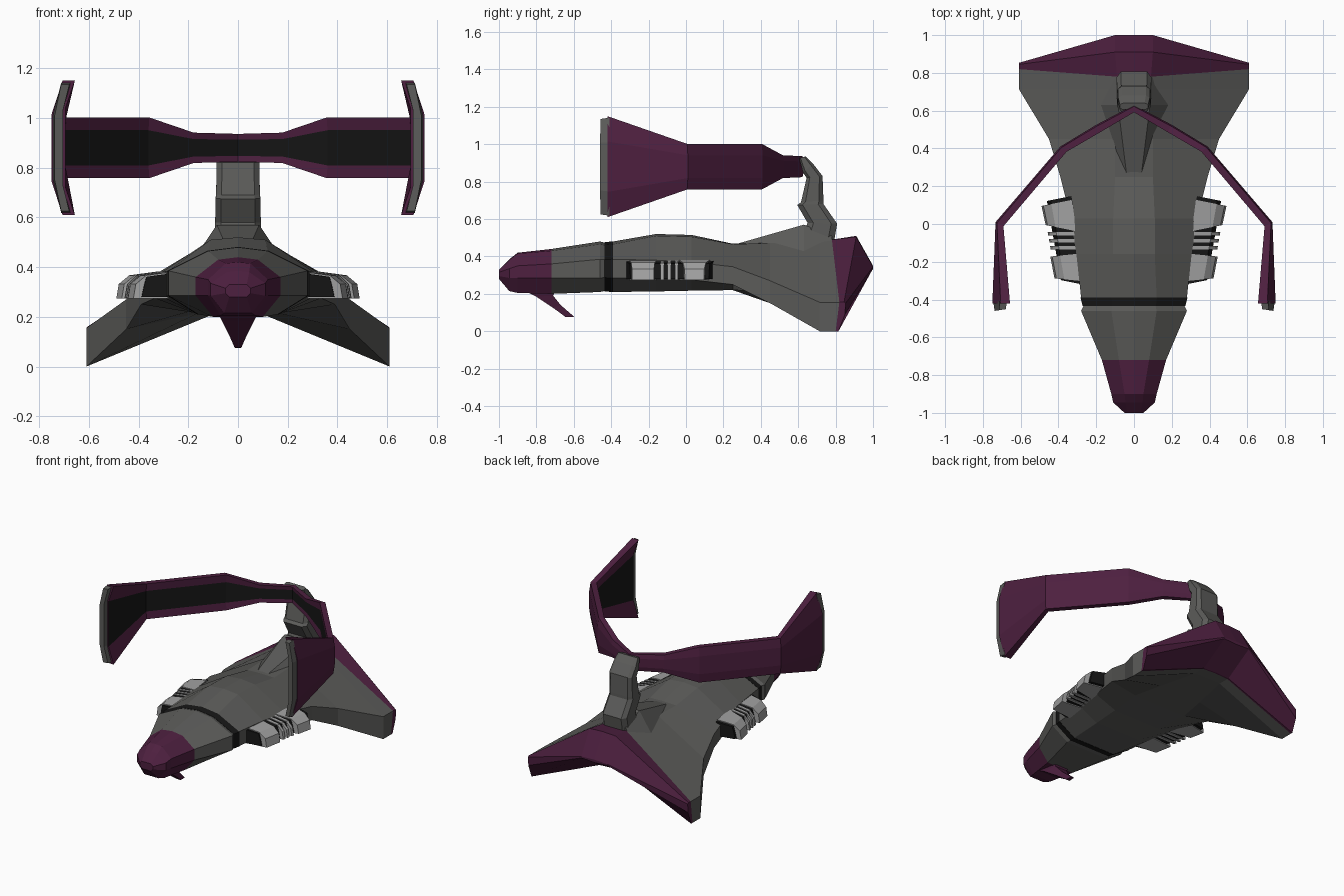
import bpy, bmesh
from mathutils import Vector


def material(name, rgb):
    m = bpy.data.materials.new(name)
    m.diffuse_color = (*rgb, 1)
    return m


GREY = material("hull_grey", (0.105, 0.105, 0.10))
PURPLE = material("purple", (0.075, 0.014, 0.05))
BLACK = material("black", (0.008, 0.008, 0.008))
LIGHT = material("light_grey", (0.36, 0.36, 0.36))


def loft(name, rings, mats, mirror=False, caps=(True, True), strip=None):
    """Skin closed rings of points; 'strip' is the side that gets the second material."""
    bm = bmesh.new()
    vs = [[bm.verts.new(p) for p in r] for r in rings]
    n = len(rings[0])
    for a, b in zip(vs, vs[1:]):
        for i in range(n):
            j = (i + 1) % n
            f = bm.faces.new((a[i], a[j], b[j], b[i]))
            f.material_index = int(i == strip)
    for use, r in zip(caps, (vs[0], vs[-1])):
        if use:
            bm.faces.new(r)
    bmesh.ops.recalc_face_normals(bm, faces=bm.faces)
    me = bpy.data.meshes.new(name)
    bm.to_mesh(me)
    bm.free()
    ob = bpy.data.objects.new(name, me)
    bpy.context.collection.objects.link(ob)
    for m in mats:
        me.materials.append(m)
    if mirror:
        ob.modifiers.new("mirror", 'MIRROR')
    return ob


def symmetric(half):
    """Complete a half ring whose first and last points lie on x = 0."""
    return half + [(-x, y, z) for x, y, z in half[-2:0:-1]]


def section(y, zt, x1, z1, x2, z2, z3, x4, zb, s=1.0):
    """Hull section: top centre, shoulder, side top, side bottom, keel edge, keel."""
    half = [(0, zt), (x1, z1), (x2, z2), (x2, z3), (x4, zb), (0, zb)]
    c = 0.34
    return symmetric([(x * s, y, c + (z - c) * s) for x, z in half])


# Nose cap
nose_back = (-0.72, 0.44, 0.08, 0.43, 0.17, 0.36, 0.285, 0.10, 0.20)
loft("nose", [
    section(-1.0, 0.33, 0.035, 0.33, 0.05, 0.315, 0.295, 0.035, 0.28),
    section(-0.945, 0.385, 0.045, 0.38, 0.11, 0.335, 0.285, 0.055, 0.215),
    section(-0.9, 0.42, 0.05, 0.415, 0.12, 0.35, 0.285, 0.07, 0.205),
    section(*nose_back)], [PURPLE])

# Chin spike under the nose
loft("chin_spike", [[(w, a, za), (-w, a, za), (-w * 0.7, b, zb), (w * 0.7, b, zb)]
                    for w, a, za, b, zb in [(0.08, -0.86, 0.215, -0.70, 0.215),
                                            (0.065, -0.80, 0.185, -0.71, 0.19),
                                            (0.035, -0.71, 0.125, -0.67, 0.14),
                                            (0.014, -0.645, 0.077, -0.595, 0.075)]], [PURPLE])

# Forward hull and the dark seam behind it
seam = (0.48, 0.12, 0.465, 0.28, 0.385, 0.285, 0.16, 0.21)
loft("forward_hull", [section(*nose_back), section(-0.46, *seam), section(-0.43, *seam, s=0.95)], [GREY])
loft("hull_seam", [section(-0.435, *seam, s=0.97), section(-0.39, *seam, s=1.01)], [BLACK])

# Main hull flaring into drooping wings
tail_front = symmetric([(0, 0.78, 0.49), (0.09, 0.78, 0.49), (0.61, 0.82, 0.155),
                        (0.61, 0.80, 0), (0.10, 0.79, 0.21), (0, 0.79, 0.215)])
loft("main_hull", [
    section(-0.39, *seam),
    section(-0.16, 0.52, 0.11, 0.51, 0.305, 0.38, 0.28, 0.17, 0.213),
    section(0.03, 0.515, 0.11, 0.505, 0.335, 0.37, 0.275, 0.18, 0.217),
    section(0.25, 0.468, 0.10, 0.465, 0.39, 0.345, 0.25, 0.20, 0.22),
    section(0.45, 0.475, 0.10, 0.472, 0.45, 0.27, 0.15, 0.16, 0.215),
    section(0.715, 0.487, 0.10, 0.485, 0.61, 0.155, 0.0, 0.10, 0.21),
    tail_front], [GREY])

# Purple trailing edge
loft("tail_edge", [
    tail_front,
    symmetric([(0, 0.91, 0.51), (0.10, 0.91, 0.505), (0.61, 0.845, 0.157),
               (0.61, 0.815, 0), (0.10, 0.80, 0.21), (0, 0.80, 0.215)]),
    symmetric([(0, 1, 0.35), (0.10, 1, 0.345), (0.61, 0.853, 0.15),
               (0.61, 0.85, 0.09), (0.10, 1, 0.335), (0, 1, 0.33)])], [PURPLE])

# Raised base and neck carrying the arms
loft("neck_base", [[(-t, y, zt), (t, y, zt), (b, y, zb), (-b, y, zb)]
                   for y, t, zt, b, zb in [(0.27, 0.04, 0.467, 0.10, 0.42),
                                           (0.63, 0.085, 0.57, 0.18, 0.43),
                                           (0.78, 0.085, 0.51, 0.12, 0.44)]], [GREY])


def neck_ring(fy, fz, by, bz, w):
    f, b = Vector((0, fy, fz)), Vector((0, by, bz))
    half = [(0.75, 0), (1, 0.2), (1, 0.8), (0.75, 1)]
    right = [f.lerp(b, t) + Vector((w * k, 0, 0)) for k, t in half]
    return right + [Vector((-p.x, p.y, p.z)) for p in reversed(right)]


loft("neck", [neck_ring(*r) for r in [
    (0.63, 0.53, 0.79, 0.47, 0.092), (0.65, 0.58, 0.808, 0.575, 0.092),
    (0.595, 0.675, 0.735, 0.68, 0.09), (0.615, 0.69, 0.735, 0.70, 0.088),
    (0.645, 0.82, 0.73, 0.83, 0.086), (0.625, 0.85, 0.68, 0.895, 0.084),
    (0.605, 0.925, 0.64, 0.935, 0.075)]], [GREY])


# Swept arms: channel section with a dark inner face
def arm_ring(ox, oy, ix, iy, h, e1, e2, zc=0.88):
    o, i = Vector((ox, oy, zc)), Vector((ix, iy, zc))
    up = Vector((0, 0, h))
    top = [o + up * 0.5, o.lerp(i, e1) + up, o.lerp(i, e2) + up, i + up * 0.58]
    return top + [Vector((p.x, p.y, 2 * zc - p.z)) for p in reversed(top)]


loft("arm", [arm_ring(*r) for r in [
    (0, 0.63, 0, 0.595, 0.056, 0.2, 1.1),
    (0.20, 0.525, 0.18, 0.49, 0.061, 0.2, 1.1),
    (0.39, 0.41, 0.36, 0.385, 0.122, 0.2, 1.1),
    (0.733, 0.01, 0.695, -0.01, 0.122, 0.2, 1.1),
    (0.75, -0.42, 0.695, -0.42, 0.27, 0.8, 1.7)]],
    [PURPLE, BLACK], mirror=True, caps=(False, True), strip=3)

# Grey plates on the arm ends
loft("arm_end_plate", [arm_ring(0.745, -0.41, 0.705, -0.41, 0.262, 0.85, 1.8),
                       arm_ring(0.738, -0.46, 0.705, -0.455, 0.255, 0.8, 1.8)], [GREY], mirror=True)


# Side pods: dark core with light blocks and thin fins, splayed along the hull
def pod_part(name, y0, y1, out, up, mat, slant=0.0):
    rings = []
    for y, s in ((y0, -slant), (y1, slant)):
        c = 0.36 + 0.17 * (y + 0.23)
        prof = [(-0.09, 0.38 + up), (0.02, 0.365 + up), (0.05 + out, 0.33 + up),
                (0.06 + out, 0.275 - up), (-0.09, 0.275 - up)]
        rings.append([(c + x, y - s * x / 0.06, z) for x, z in prof])
    loft(name, rings, [mat], mirror=True)


pod_part("pod_core", -0.305, 0.13, -0.02, -0.004, BLACK, 0.012)
pod_part("pod_front_block", -0.295, -0.165, 0.012, 0.002, LIGHT, 0.006)
pod_part("pod_rear_block", -0.02, 0.11, 0.012, 0.002, LIGHT, 0.012)
for k, y in enumerate((-0.135, -0.098, -0.06)):
    pod_part(f"pod_fin_{k + 1}", y, y + 0.018, 0.005, 0.0, LIGHT)
